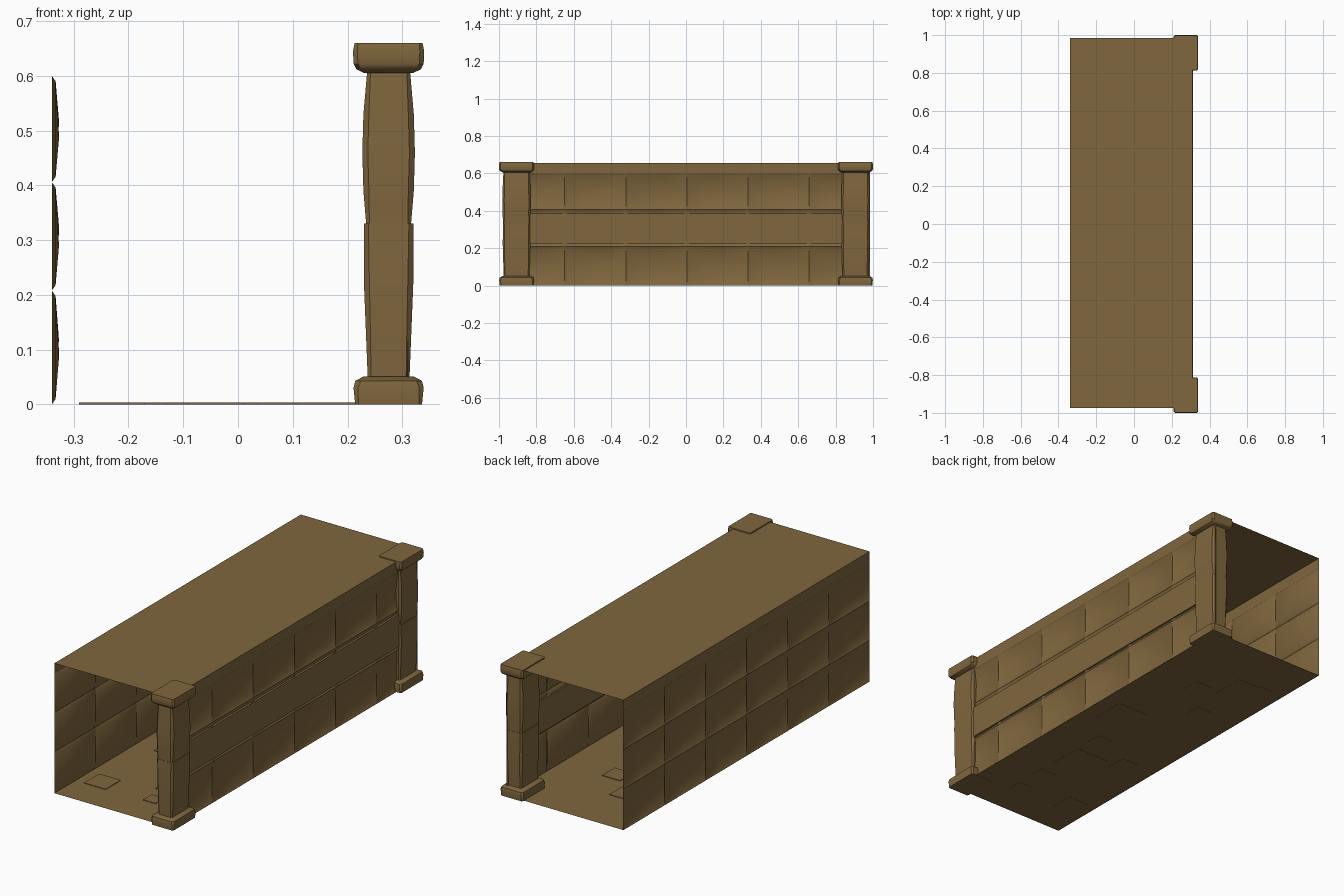
import bpy, bmesh, math, random

if "Cube" in bpy.data.objects:
    bpy.data.objects.remove(bpy.data.objects["Cube"])

random.seed(4)
X0, X1 = -0.34, 0.31          # wall planes
Y0, Y1 = -0.975, 0.985        # corridor ends
TOP = 0.655

stone = bpy.data.materials.new("brown stone")
stone.diffuse_color = (0.215, 0.135, 0.048, 1)
stone.use_nodes = True
stone.node_tree.nodes["Principled BSDF"].inputs["Base Color"].default_value = stone.diffuse_color


def finish(name, bm, smooth=True):
    me = bpy.data.meshes.new(name)
    bm.to_mesh(me)
    bm.free()
    me.materials.append(stone)
    ob = bpy.data.objects.new(name, me)
    bpy.context.collection.objects.link(ob)
    if smooth:
        bpy.ops.object.select_all(action='DESELECT')
        ob.select_set(True)
        bpy.context.view_layer.objects.active = ob
        bpy.ops.object.shade_smooth_by_angle(angle=math.radians(35))
    return ob


def quad(bm, *pts):
    return bm.faces.new([bm.verts.new(p) for p in pts])


def box(bm, x0, x1, y0, y1, z0, z1):
    r = bmesh.ops.create_cube(bm, size=1)
    for v in r["verts"]:
        v.co = ((x0, x1)[v.co.x > 0], (y0, y1)[v.co.y > 0], (z0, z1)[v.co.z > 0])


# Walls: sheets of 6 x 3 stones that bulge into the corridor
def wall(name, x, inward):
    bm = bmesh.new()
    rows = [(0, 0.208), (0.208, 0.406), (0.406, 0.60)]
    ts = [0, 0.05, 0.5, 0.95, 1]
    depth = [0, 0.007, 0.013, 0.007, 0]
    step = (Y1 - Y0) / 6
    for z0, z1 in rows:
        for c in range(6):
            ya = Y0 + c * step
            ky, kz = random.uniform(-.12, .12), random.uniform(-.12, .12)
            g = []
            for i, t in enumerate(ts):
                row = []
                for j, u in enumerate(ts):
                    tt = t + ky if i == 2 else t
                    uu = u + kz if j == 2 else u
                    d = min(depth[i], depth[j])
                    row.append(bm.verts.new((x + inward * d, ya + tt * step, z0 + uu * (z1 - z0))))
                g.append(row)
            for i in range(4):
                for j in range(4):
                    f = [g[i][j], g[i + 1][j], g[i + 1][j + 1], g[i][j + 1]]
                    bm.faces.new(f if inward > 0 else f[::-1])
    # plain strip up to the ceiling
    p = [(x, Y0, 0.60), (x, Y1, 0.60), (x, Y1, TOP), (x, Y0, TOP)]
    quad(bm, *(p if inward > 0 else p[::-1]))
    finish(name, bm)


wall("left_wall", X0, 1)
wall("right_wall", X1, -1)

# Smooth beam along the middle of the right wall
bm = bmesh.new()
box(bm, X1 - 0.014, X1 + 0.003, Y0 + 0.14, Y1 - 0.14, 0.222, 0.385)
finish("wall_band", bm, False)

# Ceiling sheet
bm = bmesh.new()
quad(bm, (X0, Y0, TOP), (X1, Y0, TOP), (X1, Y1, TOP), (X0, Y1, TOP))
finish("ceiling", bm, False)

# Floor sheet with thin raised flagstones
bm = bmesh.new()
quad(bm, (X0, Y0, 0.001), (X1, Y0, 0.001), (X1, Y1, 0.001), (X0, Y1, 0.001))
finish("floor", bm, False)
bm = bmesh.new()
for x, y, s in [(.135, .07, .18), (.005, -.40, .19), (-.16, .62, .18), (.06, -.19, .09),
                (-.18, -.29, .10), (.06, -.62, .10), (.07, -.77, .07), (.025, .51, .10),
                (-.13, .33, .09), (-.24, .68, .08), (-.23, -.75, .12)]:
    box(bm, x - s / 2, x + s / 2, y - s / 2, y + s / 2, 0, 0.004)
finish("flagstones", bm, False)


# Pillars: stacked chamfered rectangles (z, half width x, half width y, chamfer)
def loft(bm, cx, cy, rings):
    loops = []
    for z, a, b, c in rings:
        pts = [(a, -b + c), (a, b - c), (a - c, b), (-a + c, b),
               (-a, b - c), (-a, -b + c), (-a + c, -b), (a - c, -b)]
        loops.append([bm.verts.new((cx + p, cy + q, z)) for p, q in pts])
    for l0, l1 in zip(loops, loops[1:]):
        for i in range(8):
            j = (i + 1) % 8
            bm.faces.new((l0[i], l0[j], l1[j], l1[i]))
    bm.faces.new(loops[0][::-1])
    bm.faces.new(loops[-1])


BASE = [(0, .061, .090, .006), (.030, .064, .093, .008), (.043, .061, .090, .010), (.051, .046, .076, .012)]
LOWER = [(.045, .038, .068, .006), (.12, .041, .071, .008), (.22, .045, .074, .010), (.33, .045, .073, .008)]
UPPER = [(.33, .041, .072, .006), (.39, .046, .075, .010), (.46, .048, .076, .010),
         (.53, .046, .074, .010), (.61, .039, .070, .006)]
CAP = [(.605, .044, .074, .012), (.612, .059, .087, .010), (.622, .064, .093, .008),
       (.645, .065, .094, .008), (.660, .062, .091, .006)]
for side, cy in (("front", -0.906), ("back", 0.906)):
    for part, rings in (("base", BASE), ("lower_shaft", LOWER), ("upper_shaft", UPPER), ("cap", CAP)):
        bm = bmesh.new()
        loft(bm, 0.275, cy, rings)
        finish(f"{side}_pillar_{part}", bm)
